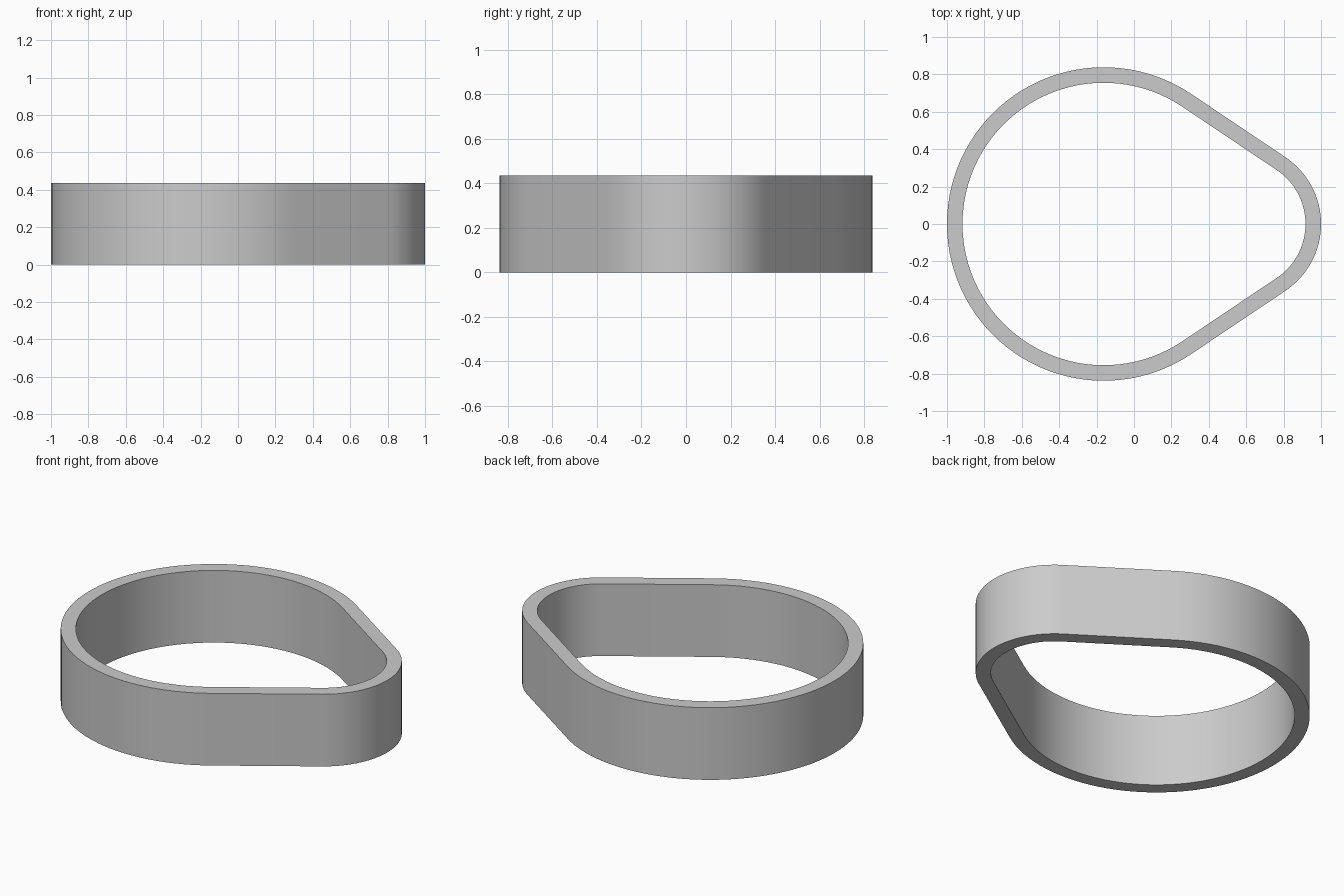
import bpy
import bmesh
from math import acos, cos, sin, radians

cube = bpy.data.objects.get("Cube")
if cube:
    bpy.data.objects.remove(cube, do_unlink=True)

HEIGHT, WALL = 0.436, 0.083
BIG_R, SMALL_R = 0.838, 0.43
BIG_X, SMALL_X = BIG_R - 1, 1 - SMALL_R
# Direction at which the straight sides touch both arcs
TANGENT = acos((BIG_R - SMALL_R) / (SMALL_X - BIG_X))


def arc(cx, radius, start, end, steps):
    angles = [start + (end - start) * i / steps for i in range(steps + 1)]
    return [(cx + radius * cos(a), radius * sin(a)) for a in angles]


def outline(inset):
    """Rounded teardrop: a small nose arc and a large arc joined by tangents."""
    nose = arc(SMALL_X, SMALL_R - inset, -TANGENT, TANGENT, 32)
    body = arc(BIG_X, BIG_R - inset, TANGENT, radians(360) - TANGENT, 72)
    return nose + body


# Band: four stacked loops joined into a closed ring wall
bm = bmesh.new()
loops = [[bm.verts.new((x, y, z)) for x, y in outline(inset)]
         for inset, z in ((0, 0), (0, HEIGHT), (WALL, HEIGHT), (WALL, 0))]
for k, lower in enumerate(loops):
    upper = loops[(k + 1) % len(loops)]
    for i in range(len(lower)):
        j = (i + 1) % len(lower)
        bm.faces.new((lower[i], lower[j], upper[j], upper[i]))
bmesh.ops.recalc_face_normals(bm, faces=bm.faces)
mesh = bpy.data.meshes.new("ring_band")
bm.to_mesh(mesh)
bm.free()

band = bpy.data.objects.new("ring_band", mesh)
bpy.context.collection.objects.link(band)

# Plain grey
grey = bpy.data.materials.new("plain_grey")
grey.use_nodes = True
colour = (0.6, 0.6, 0.6, 1)
grey.diffuse_color = colour
grey.node_tree.nodes["Principled BSDF"].inputs["Base Color"].default_value = colour
mesh.materials.append(grey)

# Smooth walls with crisp rims
bpy.ops.object.select_all(action="DESELECT")
band.select_set(True)
bpy.context.view_layer.objects.active = band
bpy.ops.object.shade_smooth_by_angle(angle=radians(30))
